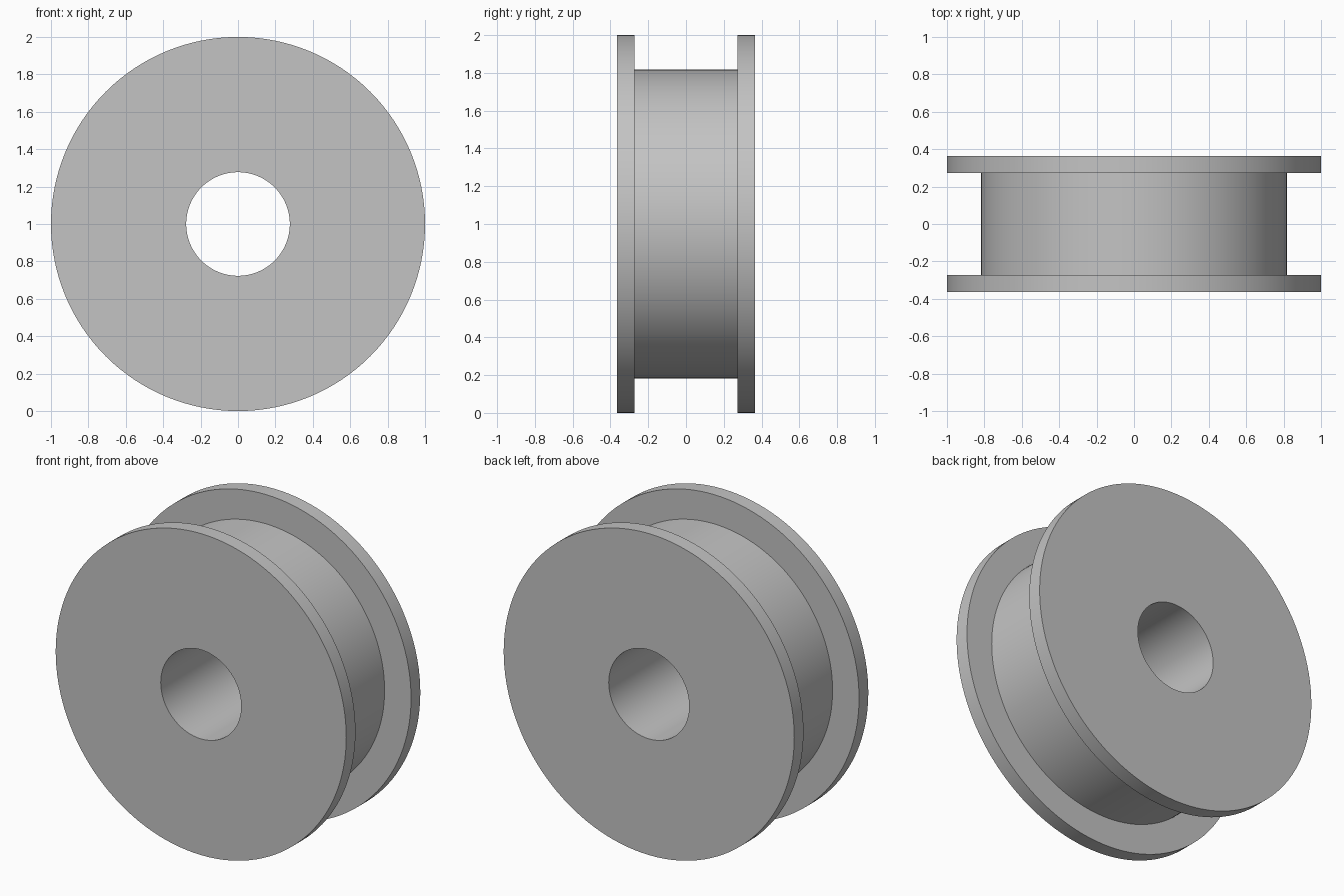
import bpy
import bmesh
import math
from mathutils import Vector

if "Cube" in bpy.data.objects:
    bpy.data.objects.remove(bpy.data.objects["Cube"], do_unlink=True)

SEGMENTS = 128
RIM, DRUM, BORE = 1.0, 0.818, 0.277   # radii
OUTER, INNER = 0.364, 0.273           # flange faces along y

# Plain grey for the whole spool
grey = bpy.data.materials.new("grey")
grey.use_nodes = True
colour = (0.55, 0.55, 0.55, 1)
grey.diffuse_color = colour
grey.node_tree.nodes["Principled BSDF"].inputs["Base Color"].default_value = colour

# Half profile as (radius, y), mirrored into a closed loop
half = [(BORE, OUTER), (RIM, OUTER), (RIM, INNER), (DRUM, INNER)]
profile = half + [(r, -y) for r, y in reversed(half)]

# Revolve the profile about the axle
bm = bmesh.new()
verts = [bm.verts.new((r, y, 0)) for r, y in profile]
edges = [bm.edges.new((v, verts[i - 1])) for i, v in enumerate(verts)]
bmesh.ops.spin(bm, geom=verts + edges, cent=Vector(), axis=(0, 1, 0),
               angle=math.tau, steps=SEGMENTS, use_merge=True)
bmesh.ops.remove_doubles(bm, verts=bm.verts, dist=0.0001)
bmesh.ops.recalc_face_normals(bm, faces=bm.faces)

mesh = bpy.data.meshes.new("flanged_spool")
bm.to_mesh(mesh)
bm.free()
mesh.materials.append(grey)
spool = bpy.data.objects.new("flanged_spool", mesh)
spool.location.z = RIM
bpy.context.collection.objects.link(spool)

# Smooth round surfaces, crisp rims
bpy.ops.object.select_all(action="DESELECT")
spool.select_set(True)
bpy.context.view_layer.objects.active = spool
bpy.ops.object.shade_smooth_by_angle(angle=math.radians(30))
